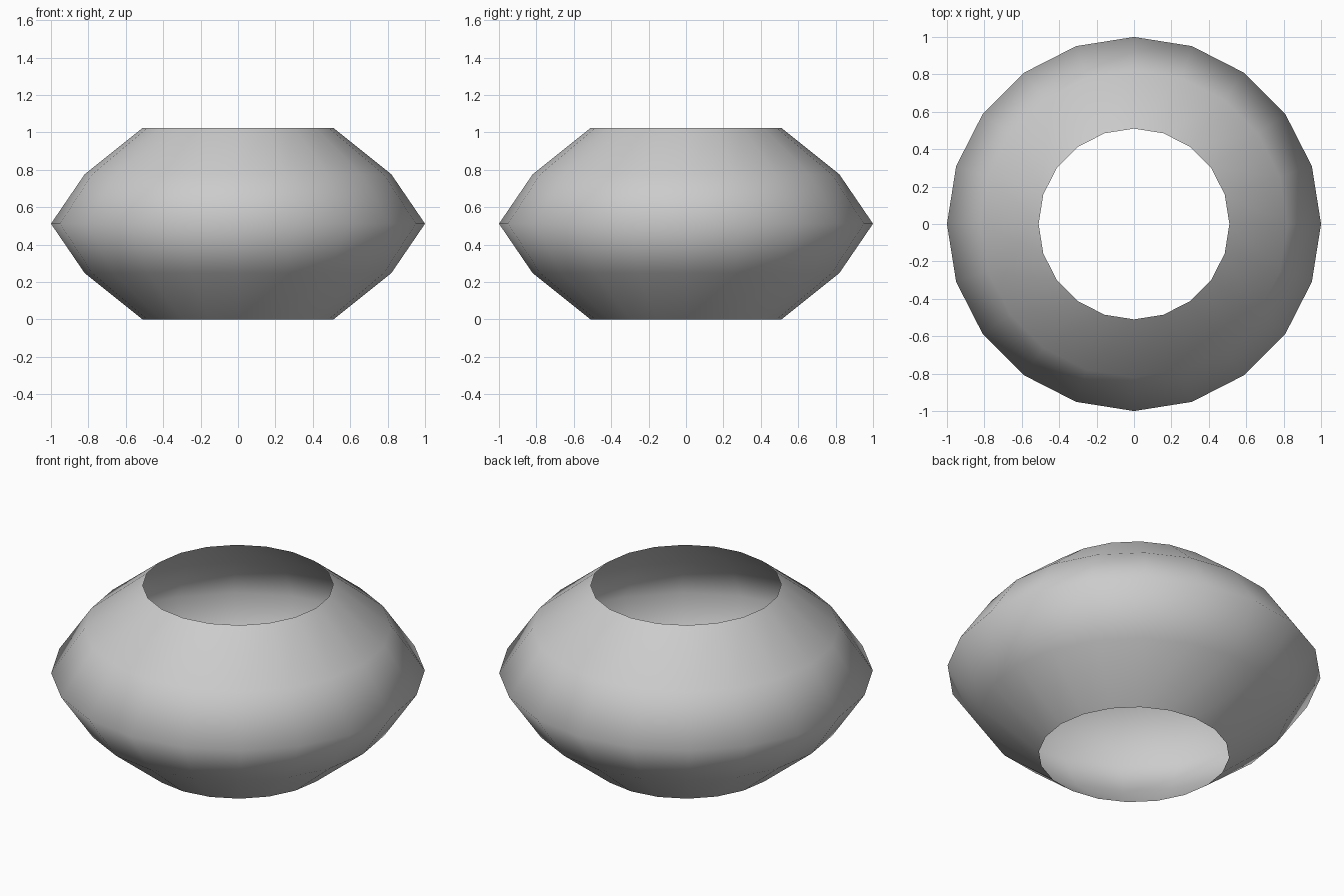
import bpy, bmesh, math

if "Cube" in bpy.data.objects:
    bpy.data.objects.remove(bpy.data.objects["Cube"])

SIDES = 20
# Profile of the open shell: (radius, height)
profile = [(0.51, 0.0), (0.82, 0.248), (1.0, 0.512), (0.82, 0.776), (0.51, 1.024)]

# Rings of the shell, bridged with quads; both ends stay open
bm = bmesh.new()
rings = []
for r, z in profile:
    rings.append([bm.verts.new((r * math.cos(2 * math.pi * i / SIDES),
                                r * math.sin(2 * math.pi * i / SIDES), z))
                  for i in range(SIDES)])
for low, high in zip(rings, rings[1:]):
    for i in range(SIDES):
        j = (i + 1) % SIDES
        face = bm.faces.new((low[i], low[j], high[j], high[i]))
        face.smooth = True

mesh = bpy.data.meshes.new("open_shell")
bm.to_mesh(mesh)
bm.free()
shell = bpy.data.objects.new("open_shell", mesh)
bpy.context.collection.objects.link(shell)
